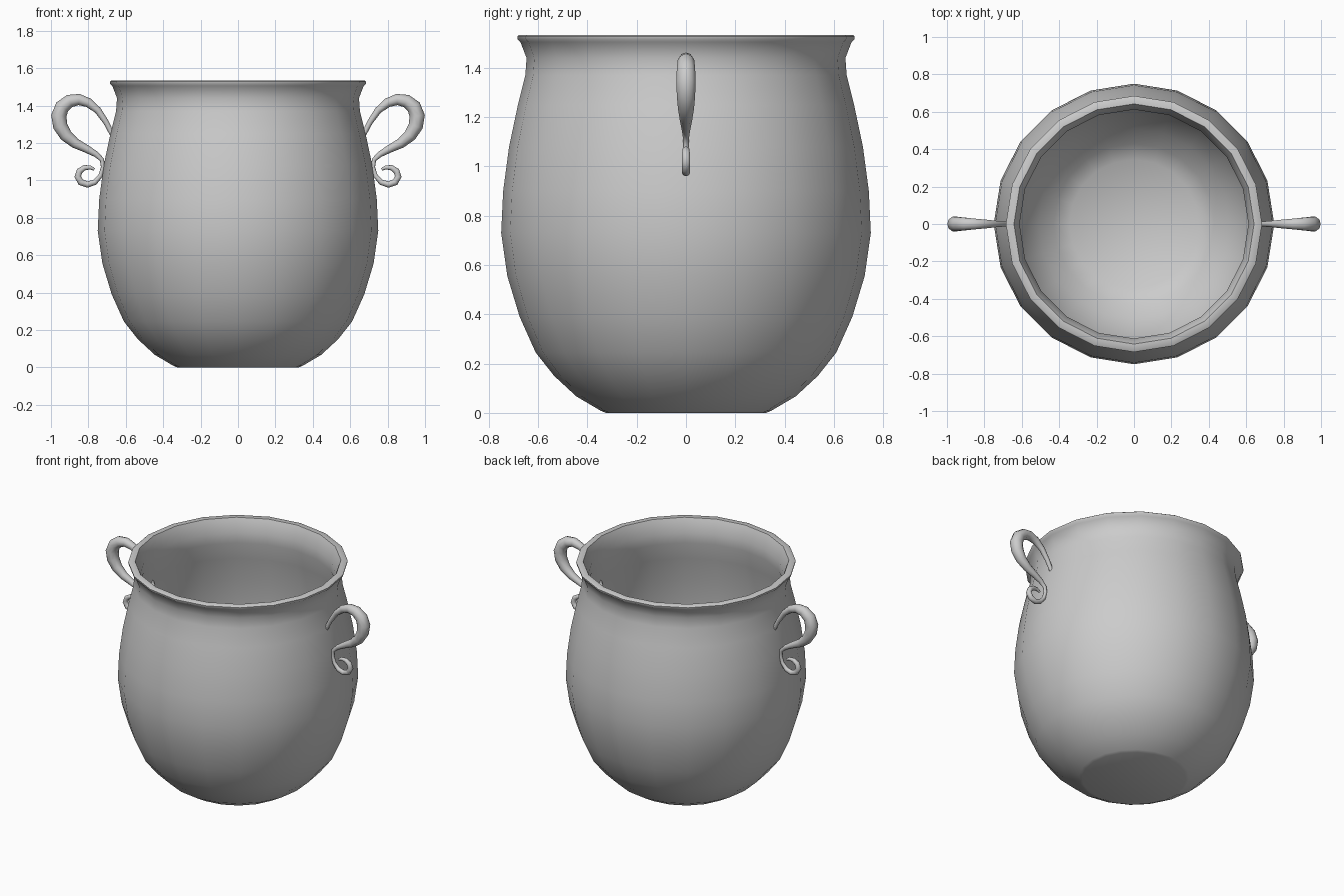
import bpy, math
from mathutils import Vector

if "Cube" in bpy.data.objects:
    bpy.data.objects.remove(bpy.data.objects["Cube"])


def make_object(name, verts, faces, angle):
    mesh = bpy.data.meshes.new(name)
    mesh.from_pydata(verts, [], faces)
    mesh.update()
    ob = bpy.data.objects.new(name, mesh)
    bpy.context.collection.objects.link(ob)
    bpy.ops.object.select_all(action='DESELECT')
    ob.select_set(True)
    bpy.context.view_layer.objects.active = ob
    bpy.ops.object.mode_set(mode='EDIT')
    bpy.ops.mesh.select_all(action='SELECT')
    bpy.ops.mesh.normals_make_consistent(inside=False)
    bpy.ops.object.mode_set(mode='OBJECT')
    bpy.ops.object.shade_smooth_by_angle(angle=math.radians(angle))
    return ob


def skin(rings):
    """Join equal rings of points with quads and cap both ends."""
    n = len(rings[0])
    verts = [p for ring in rings for p in ring]
    faces = [(i * n + j, i * n + (j + 1) % n, (i + 1) * n + (j + 1) % n, (i + 1) * n + j)
             for i in range(len(rings) - 1) for j in range(n)]
    last = (len(rings) - 1) * n
    faces += [tuple(range(n)), tuple(range(last, last + n))]
    return verts, faces


def circle(r, z, n=20):
    return [(r * math.cos(2 * math.pi * k / n), r * math.sin(2 * math.pi * k / n), z)
            for k in range(n)]


# Pot: outer wall from base to lip, then inner wall down to the floor
outer = [(.325, 0), (.345, .008), (.445, .067), (.535, .15), (.61, .245), (.675, .39),
         (.725, .555), (.75, .73), (.742, .90), (.718, 1.08), (.682, 1.25),
         (.652, 1.37), (.647, 1.44), (.672, 1.505), (.683, 1.515), (.685, 1.528), (.678, 1.533)]
inner = [(.642, 1.533), (.632, 1.51), (.612, 1.44), (.614, 1.37), (.644, 1.25), (.679, 1.08),
         (.703, .90), (.711, .73), (.687, .565), (.64, .41), (.578, .27), (.51, .18),
         (.43, .10), (.345, .04)]
make_object("pot", *skin([circle(r, z) for r, z in outer + inner]), 40)

# Scrolled handle: tapered round tube along a path of (x, z, radius)
path = [(.645, 1.19, .012), (.675, 1.25, .013), (.705, 1.31, .015), (.75, 1.375, .019),
        (.80, 1.415, .025), (.85, 1.432, .030), (.90, 1.424, .035), (.94, 1.393, .039),
        (.958, 1.345, .041), (.95, 1.29, .039), (.92, 1.24, .034), (.87, 1.198, .027),
        (.81, 1.168, .021), (.76, 1.14, .016), (.727, 1.11, .012), (.722, 1.07, .011),
        (.735, 1.025, .012), (.765, .99, .015), (.805, .977, .017), (.84, .99, .018),
        (.857, 1.02, .018), (.847, 1.05, .017), (.82, 1.068, .014), (.79, 1.069, .011),
        (.768, 1.058, .007)]
rings = []
for i, (x, z, r) in enumerate(path):
    a, b = path[max(i - 1, 0)], path[min(i + 1, len(path) - 1)]
    t = Vector((b[0] - a[0], 0, b[1] - a[1])).normalized()
    side = Vector((-t.z, 0, t.x))
    ring = []
    for k in range(10):
        ang = 2 * math.pi * k / 10
        ring.append(Vector((x, 0, z)) + side * r * math.cos(ang)
                    + Vector((0, r * math.sin(ang), 0)))
    rings.append(ring)
handles = make_object("handles", *skin(rings), 60)
handles.modifiers.new("mirror", 'MIRROR').use_axis[0] = True
